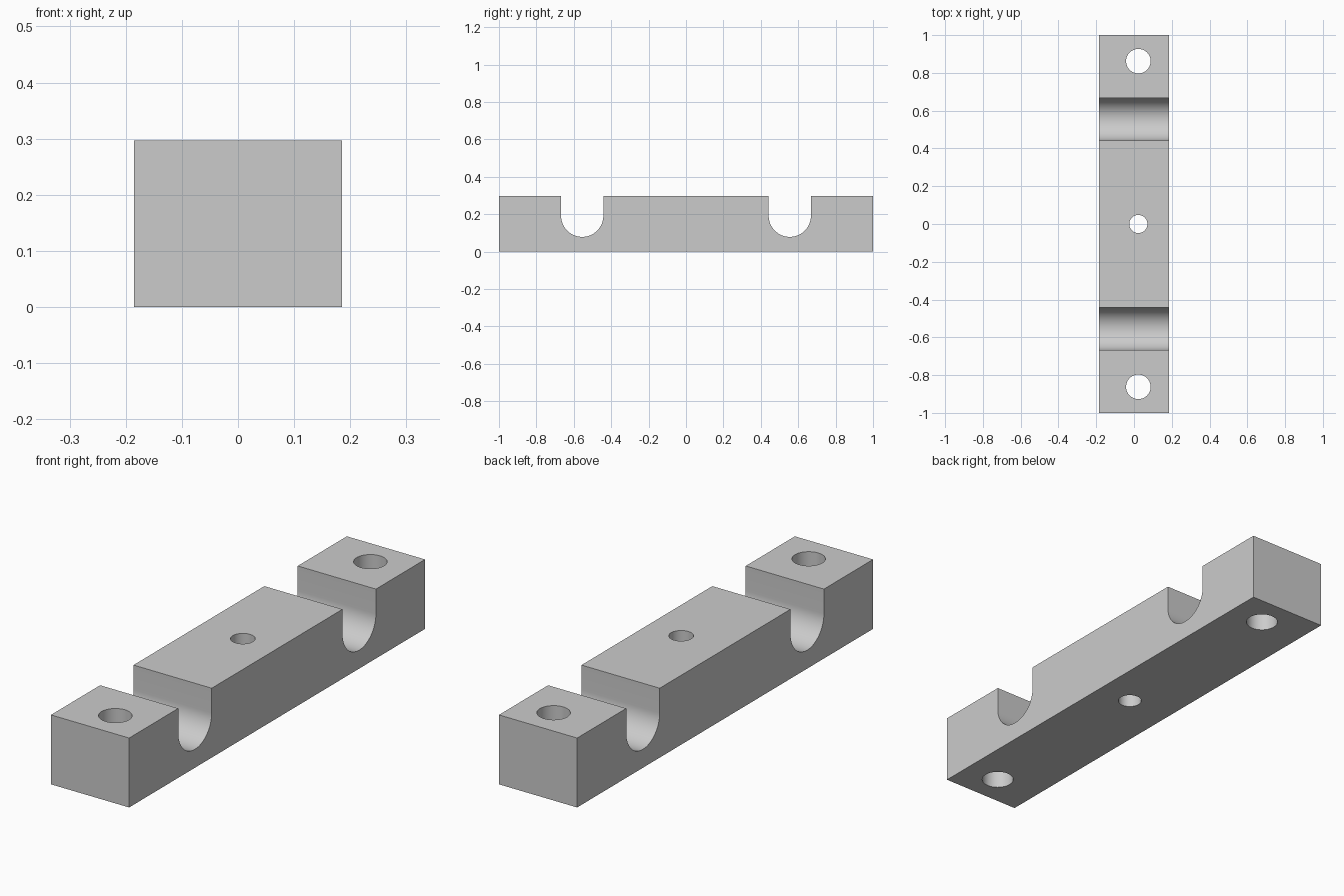
import bpy
import bmesh
from math import cos, sin, pi

cube = bpy.data.objects.get("Cube")
if cube:
    bpy.data.objects.remove(cube, do_unlink=True)

HALF_W, HEIGHT = 0.185, 0.297
SLOT_Y, SLOT_R, SLOT_Z = 0.555, 0.113, 0.192
HOLE_X = 0.023

grey = bpy.data.materials.new("plain grey")
grey.use_nodes = True
colour = (0.6, 0.6, 0.6, 1)
grey.diffuse_color = colour
grey.node_tree.nodes["Principled BSDF"].inputs["Base Color"].default_value = colour


def make_object(name, bm):
    bmesh.ops.recalc_face_normals(bm, faces=bm.faces)
    mesh = bpy.data.meshes.new(name)
    bm.to_mesh(mesh)
    bm.free()
    mesh.materials.append(grey)
    obj = bpy.data.objects.new(name, mesh)
    bpy.context.collection.objects.link(obj)
    return obj


def slot(centre, steps=32):
    """Round-bottomed channel outline, running towards -y."""
    arc = [(centre + SLOT_R * cos(pi * i / steps), SLOT_Z - SLOT_R * sin(pi * i / steps))
           for i in range(steps + 1)]
    return [(centre + SLOT_R, HEIGHT)] + arc + [(centre - SLOT_R, HEIGHT)]


# Block: side profile with two channels, extruded across the width
profile = [(-1, 0), (1, 0), (1, HEIGHT)] + slot(SLOT_Y) + slot(-SLOT_Y) + [(-1, HEIGHT)]
bm = bmesh.new()
side = bm.faces.new([bm.verts.new((-HALF_W, y, z)) for y, z in profile])
extruded = bmesh.ops.extrude_face_region(bm, geom=[side])["geom"]
bmesh.ops.translate(bm, vec=(2 * HALF_W, 0, 0),
                    verts=[v for v in extruded if isinstance(v, bmesh.types.BMVert)])
block = make_object("clamp_block", bm)

# Vertical through holes: two large at the ends, one small in the middle
for name, y, radius in (("back", 0.862, 0.065), ("middle", 0, 0.048), ("front", -0.862, 0.065)):
    bm = bmesh.new()
    bmesh.ops.create_cone(bm, cap_ends=True, segments=64, radius1=radius, radius2=radius, depth=1)
    bmesh.ops.translate(bm, vec=(HOLE_X, y, HEIGHT / 2), verts=bm.verts)
    cutter = make_object(name + "_hole_cutter", bm)
    cutter.hide_render = True
    cut = block.modifiers.new(name + "_hole", 'BOOLEAN')
    cut.operation = 'DIFFERENCE'
    cut.solver = 'EXACT'
    cut.object = cutter
    bpy.context.view_layer.objects.active = block
    bpy.ops.object.modifier_apply(modifier=cut.name)
    bpy.data.objects.remove(cutter, do_unlink=True)

# Smooth channels and bores, sharp block edges
bpy.ops.object.select_all(action='DESELECT')
block.select_set(True)
bpy.context.view_layer.objects.active = block
bpy.ops.object.shade_smooth_by_angle(angle=pi / 6)
